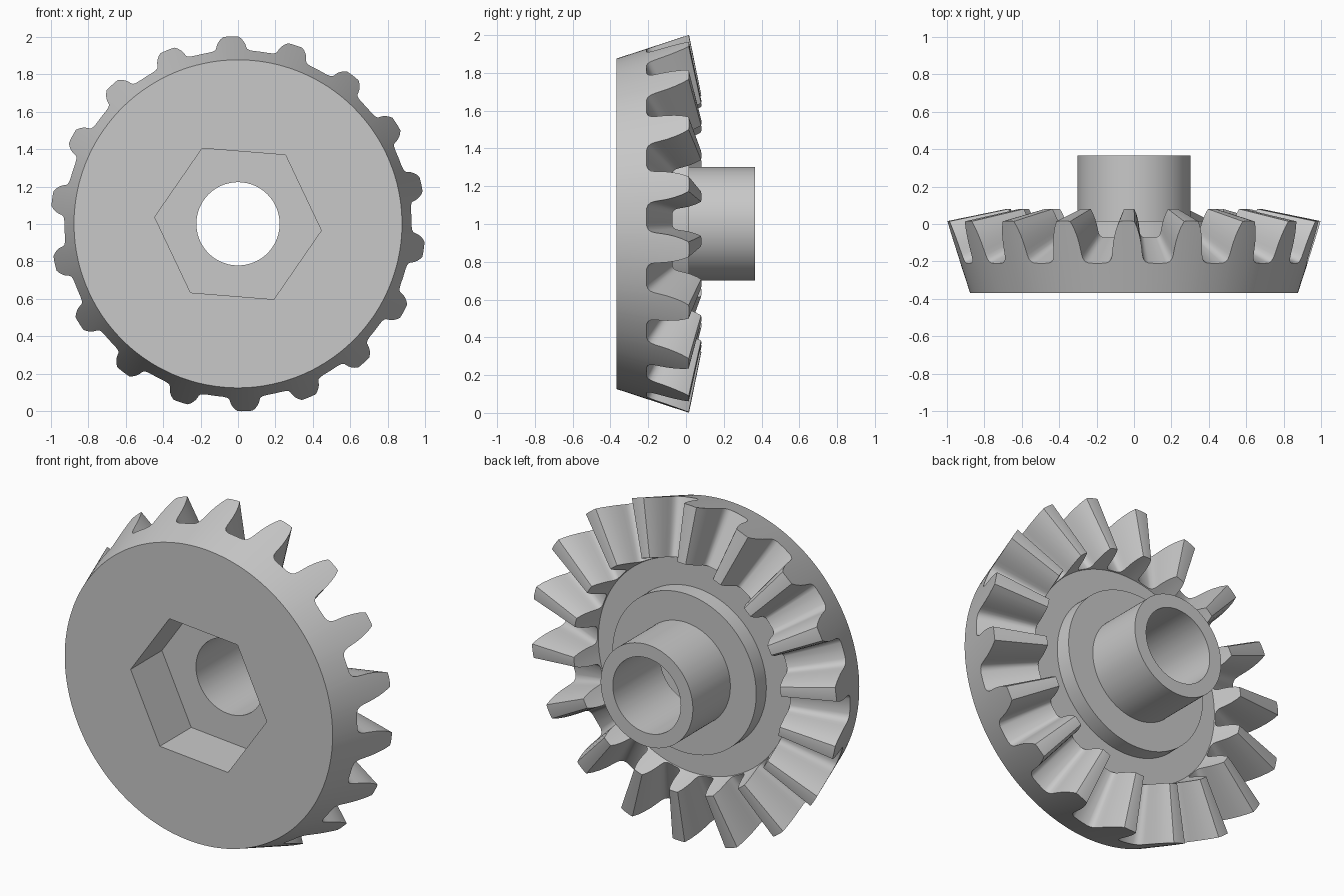
import bpy, bmesh, math

if "Cube" in bpy.data.objects:
    bpy.data.objects.remove(bpy.data.objects["Cube"])

TEETH = 18
PITCH = 2 * math.pi / TEETH
CENTRE_Z = 1.001
TOOTH_TURN = math.radians(-7.8)     # rotation of the tooth pattern
HEX_TURN = math.radians(-4.6)       # rotation of the hexagonal socket
APEX_Y = 0.22                       # point on the axis where all teeth converge
INNER_SCALE = 0.68                  # inner tooth end relative to the outer end

# Half tooth: (half width as an angle in pitches, y on the outer cone), tip to root
HALF = [(0, 0.016), (0.06, 0.016), (0.115, 0.014), (0.16, -0.02), (0.196, -0.06),
        (0.222, -0.10), (0.238, -0.14), (0.247, -0.165), (0.264, -0.186),
        (0.30, -0.201), (0.36, -0.209), (0.5, -0.21)]
TOOTH = [(-a, y) for a, y in HALF[-2:0:-1]] + HALF
STEPS = [((k + a) * PITCH, y) for k in range(TEETH) for a, y in TOOTH]


def point(radius, angle, y):
    return (radius * math.cos(angle), y, CENTRE_Z + radius * math.sin(angle))


def circle(radius, y):
    return [point(radius, t + TOOTH_TURN, y) for t, _ in STEPS]


def hexagon(radius, y):
    ring = []
    for t, _ in STEPS:
        off = (t % (math.pi / 3)) - math.pi / 6
        ring.append(point(radius * math.cos(math.pi / 6) / math.cos(off), t + HEX_TURN, y))
    return ring


def tooth_ring(scale):
    """Toothed outline on the outer cone, shrunk towards the apex."""
    ring = []
    for t, y in STEPS:
        radius = 0.875 + (y + 0.365) * 0.125 / 0.38
        ring.append(point(radius * scale, t + TOOTH_TURN, APEX_Y + (y - APEX_Y) * scale))
    return ring


# Closed chain of rings: hub, collar, teeth, front disc, socket, bore
rings = [
    circle(0.222, 0.366), circle(0.301, 0.366), circle(0.301, 0.016),  # hub
    circle(0.47, 0.016), circle(0.47, -0.078), circle(0.627, -0.078),  # collar, web
    tooth_ring(INNER_SCALE), tooth_ring(1.0),                          # teeth
    circle(0.875, -0.367),                                             # front disc
    hexagon(0.446, -0.367), hexagon(0.446, -0.075),                    # hex socket
    circle(0.222, -0.075),                                             # bore
]

bm = bmesh.new()
loops = [[bm.verts.new(p) for p in ring] for ring in rings]
n = len(STEPS)
for a, b in zip(loops, loops[1:] + loops[:1]):
    for i in range(n):
        j = (i + 1) % n
        bm.faces.new((a[i], a[j], b[j], b[i]))
bmesh.ops.recalc_face_normals(bm, faces=bm.faces)
mesh = bpy.data.meshes.new("bevel_gear")
bm.to_mesh(mesh)
bm.free()

gear = bpy.data.objects.new("bevel_gear", mesh)
bpy.context.collection.objects.link(gear)
grey = bpy.data.materials.new("plain grey")
grey.diffuse_color = (0.58, 0.58, 0.58, 1)
grey.use_nodes = True
grey.node_tree.nodes["Principled BSDF"].inputs["Base Color"].default_value = grey.diffuse_color
mesh.materials.append(grey)

bpy.context.view_layer.objects.active = gear
gear.select_set(True)
bpy.ops.object.shade_smooth_by_angle(angle=math.radians(32))
